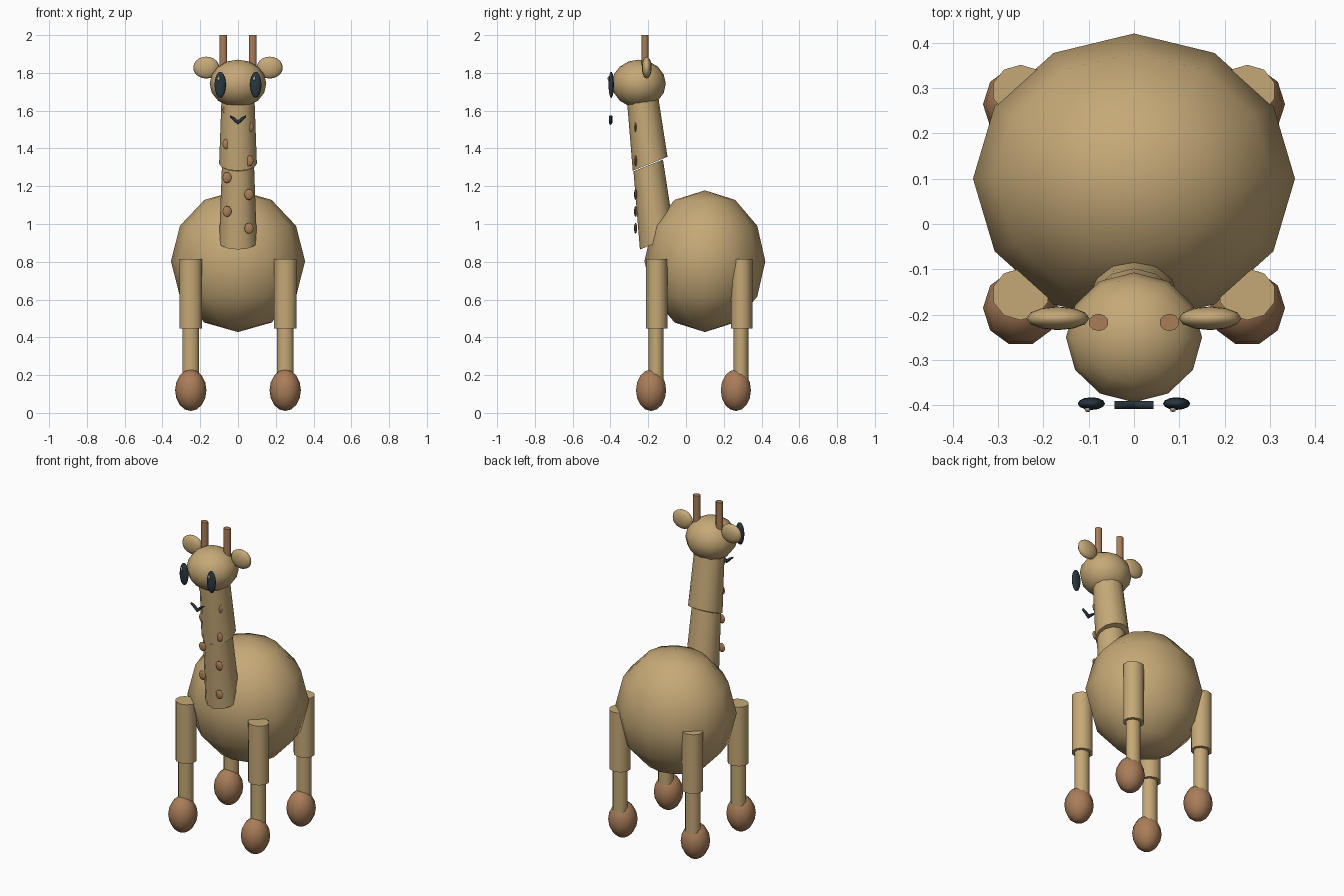
import bpy, bmesh, math
from mathutils import Vector

if "Cube" in bpy.data.objects:
    bpy.data.objects.remove(bpy.data.objects["Cube"])


def material(name, rgb):
    m = bpy.data.materials.new(name)
    m.diffuse_color = (*rgb, 1)
    m.use_nodes = True
    m.node_tree.nodes["Principled BSDF"].inputs["Base Color"].default_value = m.diffuse_color
    return m


TAN = material("tan hide", (0.56, 0.395, 0.185))
BROWN = material("brown hoof", (0.40, 0.205, 0.10))
DARK = material("dark slate", (0.022, 0.038, 0.05))
LIGHT = material("light glint", (0.55, 0.45, 0.36))


def finish(name, bm, mat, angle):
    me = bpy.data.meshes.new(name)
    bmesh.ops.recalc_face_normals(bm, faces=bm.faces)
    bm.to_mesh(me)
    bm.free()
    me.materials.append(mat)
    ob = bpy.data.objects.new(name, me)
    bpy.context.collection.objects.link(ob)
    bpy.ops.object.select_all(action='DESELECT')
    ob.select_set(True)
    bpy.context.view_layer.objects.active = ob
    bpy.ops.object.shade_smooth_by_angle(angle=math.radians(angle))
    return ob


def ball(name, centre, radii, mat, segs=12, rings=6, turn=0.0):
    bm = bmesh.new()
    bmesh.ops.create_uvsphere(bm, u_segments=segs, v_segments=rings, radius=1)
    for v in bm.verts:
        c, s = math.cos(turn), math.sin(turn)
        x, y = v.co.x * c - v.co.y * s, v.co.x * s + v.co.y * c
        v.co = Vector(centre) + Vector((x * radii[0], y * radii[1], v.co.z * radii[2]))
    return finish(name, bm, mat, 80)


def tube(name, ends, mat, segs=10):
    """Capped loft between rings given as (centre, x radius, y radius, rise at back)."""
    bm = bmesh.new()
    loops = []
    for (cx, cy, cz), rx, ry, rise in ends:
        ring = []
        for i in range(segs):
            a = 2 * math.pi * i / segs + math.pi / 2
            ring.append(bm.verts.new((cx + rx * math.cos(a), cy + ry * math.sin(a),
                                      cz + rise * math.sin(a))))
        loops.append(ring)
    for lo, hi in zip(loops, loops[1:]):
        for i in range(segs):
            j = (i + 1) % segs
            bm.faces.new((lo[i], lo[j], hi[j], hi[i]))
    bm.faces.new(loops[0])
    bm.faces.new(loops[-1])
    return finish(name, bm, mat, 45)


# Body
ball("body", (0, 0.10, 0.803), (0.355, 0.32, 0.375), TAN)

# Legs and hooves
for side, sx in (("left", -1), ("right", 1)):
    for end, y in (("front", -0.155), ("back", 0.294)):
        x = 0.25 * sx
        tube(f"{end}_{side}_upper_leg", [((x, y, 0.447), 0.063, 0.057, 0),
                                         ((x, y, 0.815), 0.063, 0.057, 0)], TAN)
        tube(f"{end}_{side}_lower_leg", [((x, y - 0.003, 0.1), 0.046, 0.04, 0),
                                         ((x, y - 0.003, 0.5), 0.046, 0.04, 0)], TAN)
        ball(f"{end}_{side}_hoof", (x, y - 0.03, 0.12), (0.083, 0.084, 0.11), BROWN,
             10, 8, math.pi / 10)

# Neck: two matching tapered, leaning segments
for name, dy, dz in (("lower_neck", 0, 0), ("upper_neck", -0.038, 0.417)):
    tube(name, [((0, -0.152 + dy, 0.902 + dz), 0.10, 0.092, 0.037),
                ((0, -0.20 + dy, 1.31 + dz), 0.085, 0.078, 0.031)], TAN, 12)

# Spots alternate sides up the throat
for i in range(8):
    ball(f"spot_{i + 1}", (0.058 if i % 2 == 0 else -0.058, -0.267, 0.977 + 0.0895 * i),
         (0.024, 0.008, 0.029), BROWN, 8, 6)

# Head
ball("head", (0, -0.25, 1.743), (0.15, 0.143, 0.127), TAN, 12, 8)

# Ears, horns and eyes
for side, sx in (("left", -1), ("right", 1)):
    ball(f"{side}_ear", (0.168 * sx, -0.208, 1.828), (0.069, 0.026, 0.058), TAN, 12, 10)
    tube(f"{side}_horn", [((0.078 * sx, -0.217, 1.78), 0.022, 0.019, 0),
                          ((0.078 * sx, -0.217, 2.0), 0.022, 0.019, 0)], BROWN)
    ball(f"{side}_eye", (0.094 * sx, -0.396, 1.737), (0.03, 0.014, 0.069), DARK, 12, 10)
    ball(f"{side}_eye_glint", (0.094 * sx - 0.008, -0.408, 1.77), (0.007, 0.007, 0.012),
         LIGHT, 8, 6)

# Smile: a bent tapered strip
bm = bmesh.new()
rings = []
for x, z, r in ((-0.043, 1.571, 0.004), (-0.022, 1.556, 0.011), (0, 1.537, 0.012),
                (0.022, 1.556, 0.011), (0.043, 1.571, 0.004)):
    rings.append([bm.verts.new((x, -0.399 + 0.009 * math.cos(a), z + r * math.sin(a)))
                  for a in (k * math.pi / 4 for k in range(8))])
for p, q in zip(rings, rings[1:]):
    for i in range(8):
        bm.faces.new((p[i], p[(i + 1) % 8], q[(i + 1) % 8], q[i]))
bm.faces.new(rings[0])
bm.faces.new(rings[-1])
finish("smile", bm, DARK, 60)
